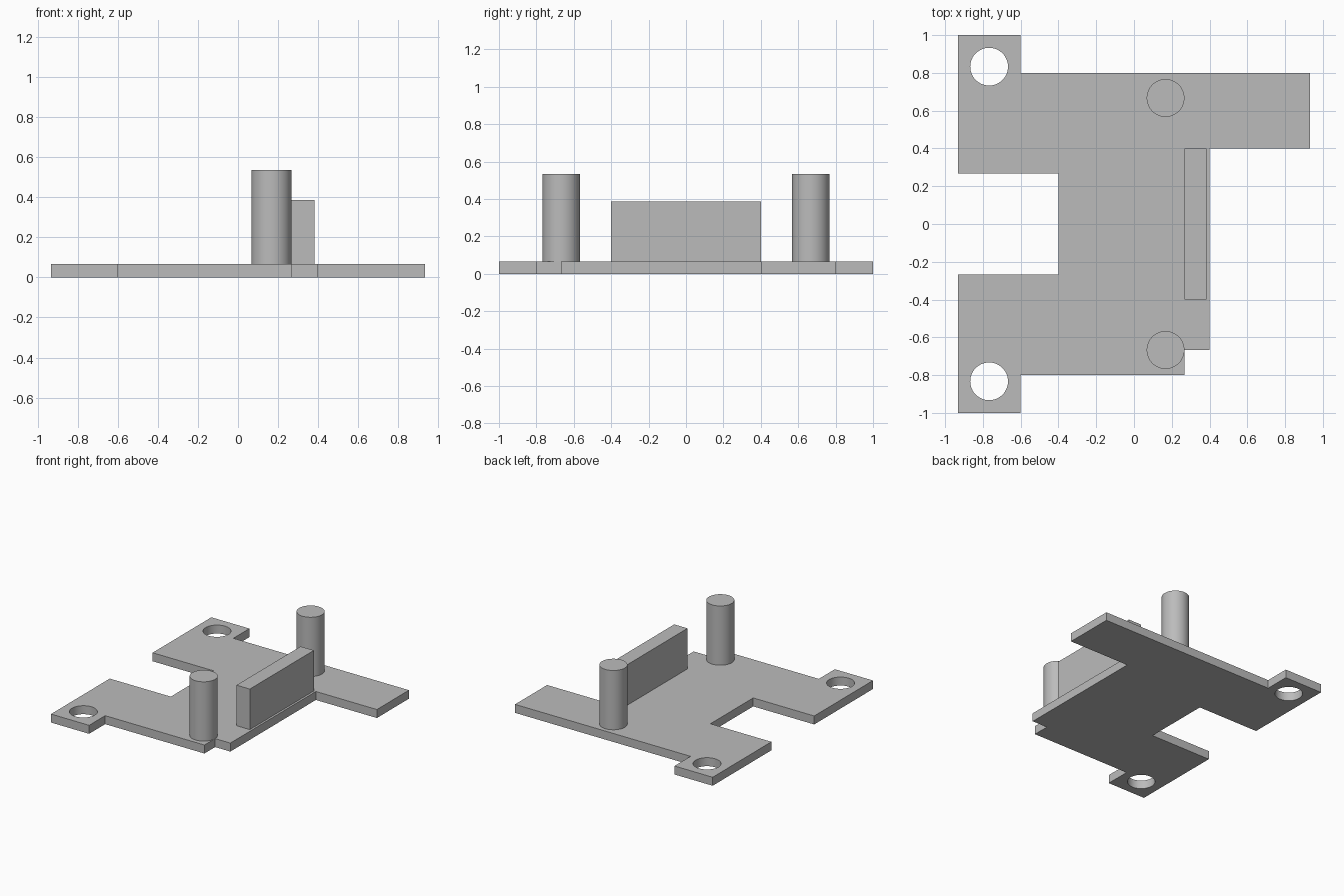
import bpy, bmesh, math

if "Cube" in bpy.data.objects:
    bpy.data.objects.remove(bpy.data.objects["Cube"])

T = 0.067  # plate thickness

grey = bpy.data.materials.new("plain_grey")
grey.diffuse_color = (0.5, 0.5, 0.5, 1)
grey.use_nodes = True
grey.node_tree.nodes["Principled BSDF"].inputs["Base Color"].default_value = grey.diffuse_color


def finish(name, bm, smooth=False):
    """Turn a bmesh into a named grey object."""
    bmesh.ops.recalc_face_normals(bm, faces=bm.faces)
    mesh = bpy.data.meshes.new(name)
    bm.to_mesh(mesh)
    bm.free()
    mesh.materials.append(grey)
    obj = bpy.data.objects.new(name, mesh)
    bpy.context.collection.objects.link(obj)
    if smooth:
        bpy.ops.object.select_all(action='DESELECT')
        obj.select_set(True)
        bpy.context.view_layer.objects.active = obj
        bpy.ops.object.shade_smooth_by_angle(angle=math.radians(30))
    return obj


def circle(x, y, r, n=48):
    return [(x + r * math.cos(2 * math.pi * i / n),
             y + r * math.sin(2 * math.pi * i / n)) for i in range(n)]


def prism(name, loops, z0, z1, smooth=False):
    """Fill an outline (with optional hole loops) and extrude it upward."""
    bm = bmesh.new()
    edges = []
    for loop in loops:
        vs = [bm.verts.new((x, y, z0)) for x, y in loop]
        edges += [bm.edges.new((vs[i - 1], vs[i])) for i in range(len(vs))]
    bmesh.ops.triangle_fill(bm, edges=edges, use_beauty=True)
    ext = bmesh.ops.extrude_face_region(bm, geom=bm.faces[:], use_keep_orig=True)
    top = [g for g in ext["geom"] if isinstance(g, bmesh.types.BMVert)]
    bmesh.ops.translate(bm, verts=top, vec=(0, 0, z1 - z0))
    return finish(name, bm, smooth)


# Base plate with two mounting holes
outline = [(-0.933, 1), (-0.6, 1), (-0.6, 0.8), (0.933, 0.8), (0.933, 0.4),
           (0.4, 0.4), (0.4, -0.667), (0.267, -0.667), (0.267, -0.8),
           (-0.6, -0.8), (-0.6, -1), (-0.933, -1), (-0.933, -0.267),
           (-0.4, -0.267), (-0.4, 0.267), (-0.933, 0.267)]
holes = [circle(-0.767, s * 0.833, 0.1) for s in (-1, 1)]
prism("base_plate", [outline] + holes, 0, T, smooth=True)

# Upright wall
prism("upright_wall", [[(0.267, -0.4), (0.383, -0.4), (0.383, 0.4), (0.267, 0.4)]],
      T, 0.387)

# Round pegs
for name, s in (("front_peg", -1), ("back_peg", 1)):
    prism(name, [circle(0.167, s * 0.667, 0.1)], T, 0.535, smooth=True)
